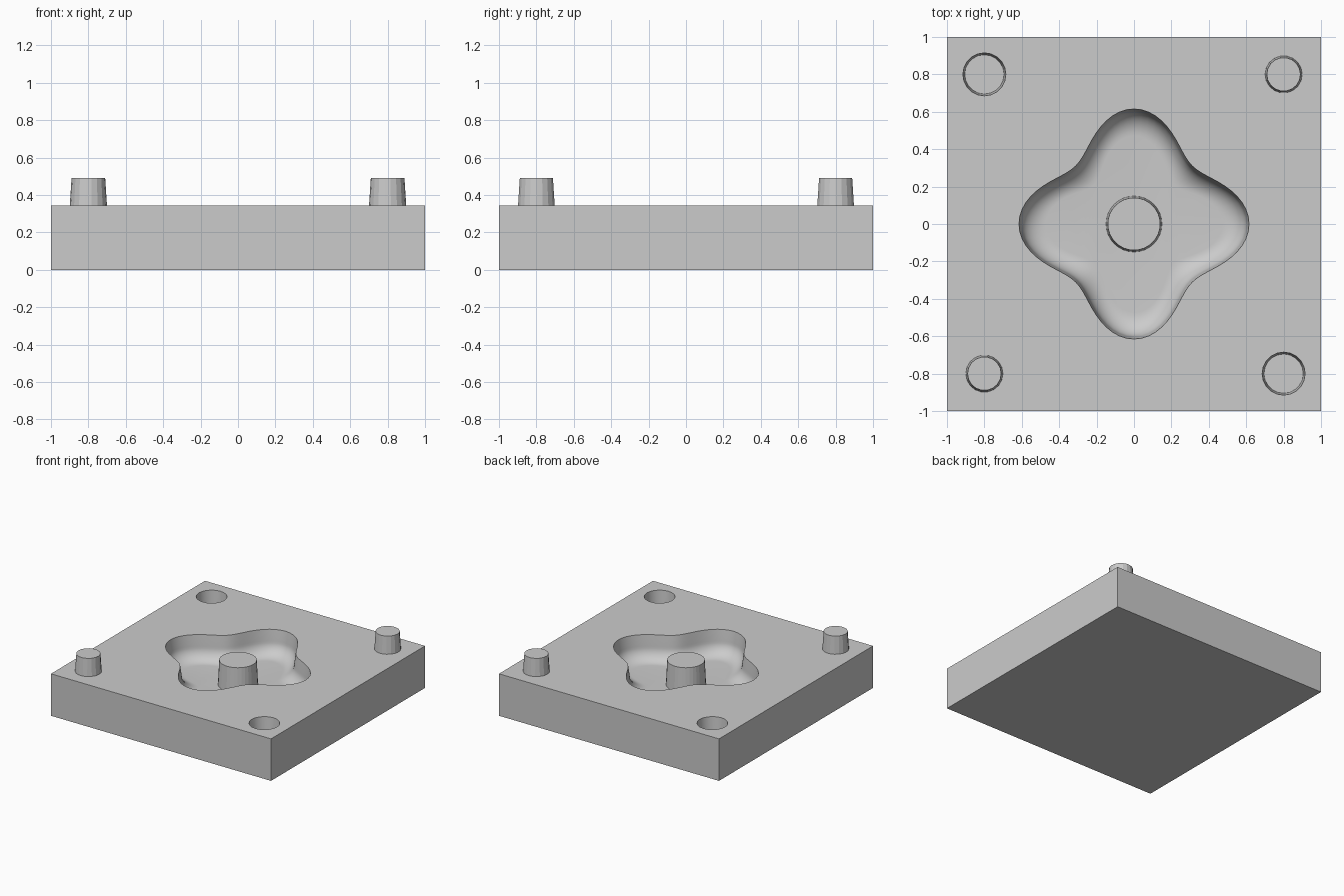
import bpy, bmesh
from math import cos, sin, pi, radians

old = bpy.data.objects.get("Cube")
if old:
    bpy.data.objects.remove(old)

TOP = 0.345          # height of the plate's upper face
FLOOR = 0.145        # height of the cavity floor

grey = bpy.data.materials.new("light_grey")
grey.use_nodes = True
grey.diffuse_color = (0.6, 0.6, 0.6, 1)
grey.node_tree.nodes["Principled BSDF"].inputs["Base Color"].default_value = (0.6, 0.6, 0.6, 1)


def circle(angle):
    return 0.0


def four_lobes(angle):
    return 0.0875 * cos(4 * angle)


def loft(name, rings, sides, wave=circle, centre=(0, 0)):
    """Closed solid through (radius, z) rings listed from bottom to top."""
    bm = bmesh.new()
    loops = []
    for radius, z in rings:
        loop = []
        for i in range(sides):
            a = 2 * pi * i / sides
            r = radius + wave(a)
            loop.append(bm.verts.new((centre[0] + r * cos(a), centre[1] + r * sin(a), z)))
        loops.append(loop)
    for low, high in zip(loops, loops[1:]):
        for i in range(sides):
            j = (i + 1) % sides
            bm.faces.new((low[i], low[j], high[j], high[i]))
    bm.faces.new(loops[0][::-1])
    bm.faces.new(loops[-1])
    mesh = bpy.data.meshes.new(name)
    bm.to_mesh(mesh)
    bm.free()
    mesh.materials.append(grey)
    obj = bpy.data.objects.new(name, mesh)
    bpy.context.collection.objects.link(obj)
    return obj


def activate(obj):
    bpy.ops.object.select_all(action="DESELECT")
    obj.select_set(True)
    bpy.context.view_layer.objects.active = obj


def carve(target, cutter):
    mod = target.modifiers.new("carve", "BOOLEAN")
    mod.operation = "DIFFERENCE"
    mod.solver = "EXACT"
    mod.object = cutter
    activate(target)
    bpy.ops.object.modifier_apply(modifier=mod.name)
    bpy.data.objects.remove(cutter)


# Square mould plate
bpy.ops.mesh.primitive_cube_add(size=1, location=(0, 0, TOP / 2))
plate = bpy.context.object
plate.name = "mould_plate"
plate.scale = (2, 2, TOP)
bpy.ops.object.transform_apply(location=True, scale=True)
plate.data.materials.append(grey)

# Four-lobed cavity: rounded floor edge, then a steep drafted wall
rim, wall, fillet = 0.5275, 0.515, 0.11
steps = 10
profile = []
for k in range(steps + 1):
    t = k / steps * pi / 2
    profile.append((wall - 0.13 * (1 - sin(t)), FLOOR + fillet * (1 - cos(t))))
profile += [(rim, TOP), (rim, TOP + 0.1)]
carve(plate, loft("cavity_cutter", profile, 96, four_lobes))

# Locating sockets in two opposite corners
for s in (-1, 1):
    socket = [(0.105, TOP - 0.155), (0.115, TOP), (0.115, TOP + 0.1)]
    carve(plate, loft("socket_cutter", socket, 20, centre=(0.8 * s, -0.8 * s)))

activate(plate)
bpy.ops.object.shade_smooth_by_angle(angle=radians(30))

# Locating pegs in the other two corners
for s, side in ((-1, "right_front"), (1, "left_back")):
    loft(side + "_peg", [(0.1, TOP - 0.01), (0.09, 0.49)], 18, centre=(0.8 * s, 0.8 * s))

# Round core standing in the middle of the cavity
loft("centre_core", [(0.15, FLOOR - 0.01), (0.14, TOP)], 32)
